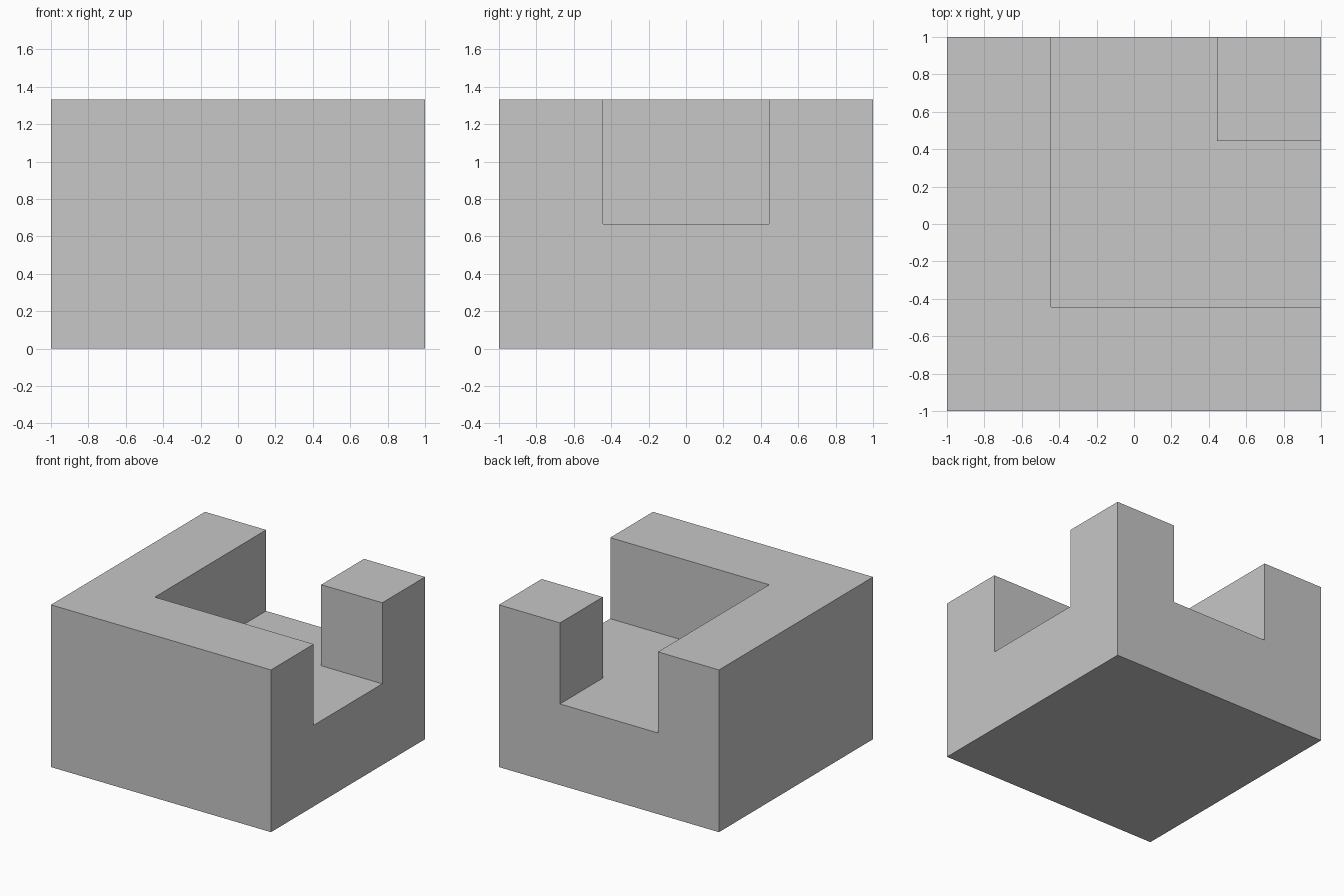
import bpy
import bmesh

default = bpy.data.objects.get("Cube")
if default:
    bpy.data.objects.remove(default, do_unlink=True)

HALF, HEIGHT = 1.0, 1.333      # block half width and height
INNER, FLOOR = 0.445, 0.667    # channel half width and floor level
OUT = 1.2                      # cutter overshoot

grey = bpy.data.materials.new("light_grey")
grey.use_nodes = True
color = (0.57, 0.57, 0.57, 1)
grey.diffuse_color = color
grey.node_tree.nodes["Principled BSDF"].inputs["Base Color"].default_value = color


def prism(name, outline, bottom, top):
    """Extrude a flat outline upwards into a solid."""
    bm = bmesh.new()
    face = bm.faces.new([bm.verts.new((x, y, bottom)) for x, y in outline])
    result = bmesh.ops.extrude_face_region(bm, geom=[face], use_keep_orig=True)
    raised = [v for v in result["geom"] if isinstance(v, bmesh.types.BMVert)]
    bmesh.ops.translate(bm, verts=raised, vec=(0, 0, top - bottom))
    bmesh.ops.recalc_face_normals(bm, faces=bm.faces)
    mesh = bpy.data.meshes.new(name)
    bm.to_mesh(mesh)
    bm.free()
    mesh.materials.append(grey)
    obj = bpy.data.objects.new(name, mesh)
    bpy.context.collection.objects.link(obj)
    return obj


# Solid block
square = [(-HALF, -HALF), (HALF, -HALF), (HALF, HALF), (-HALF, HALF)]
block = prism("corner_channel_block", square, 0, HEIGHT)

# L-shaped channel, open at the left side and the back, around a corner post
channel = [(-INNER, -INNER), (OUT, -INNER), (OUT, INNER),
           (INNER, INNER), (INNER, OUT), (-INNER, OUT)]
cutter = prism("channel_cutter", channel, FLOOR, HEIGHT + OUT)
cutter.hide_render = True

cut = block.modifiers.new("channel", "BOOLEAN")
cut.operation = "DIFFERENCE"
cut.solver = "EXACT"
cut.object = cutter

# Apply the cut and drop the helper
bpy.context.view_layer.objects.active = block
block.select_set(True)
bpy.ops.object.modifier_apply(modifier=cut.name)
bpy.data.objects.remove(cutter, do_unlink=True)
